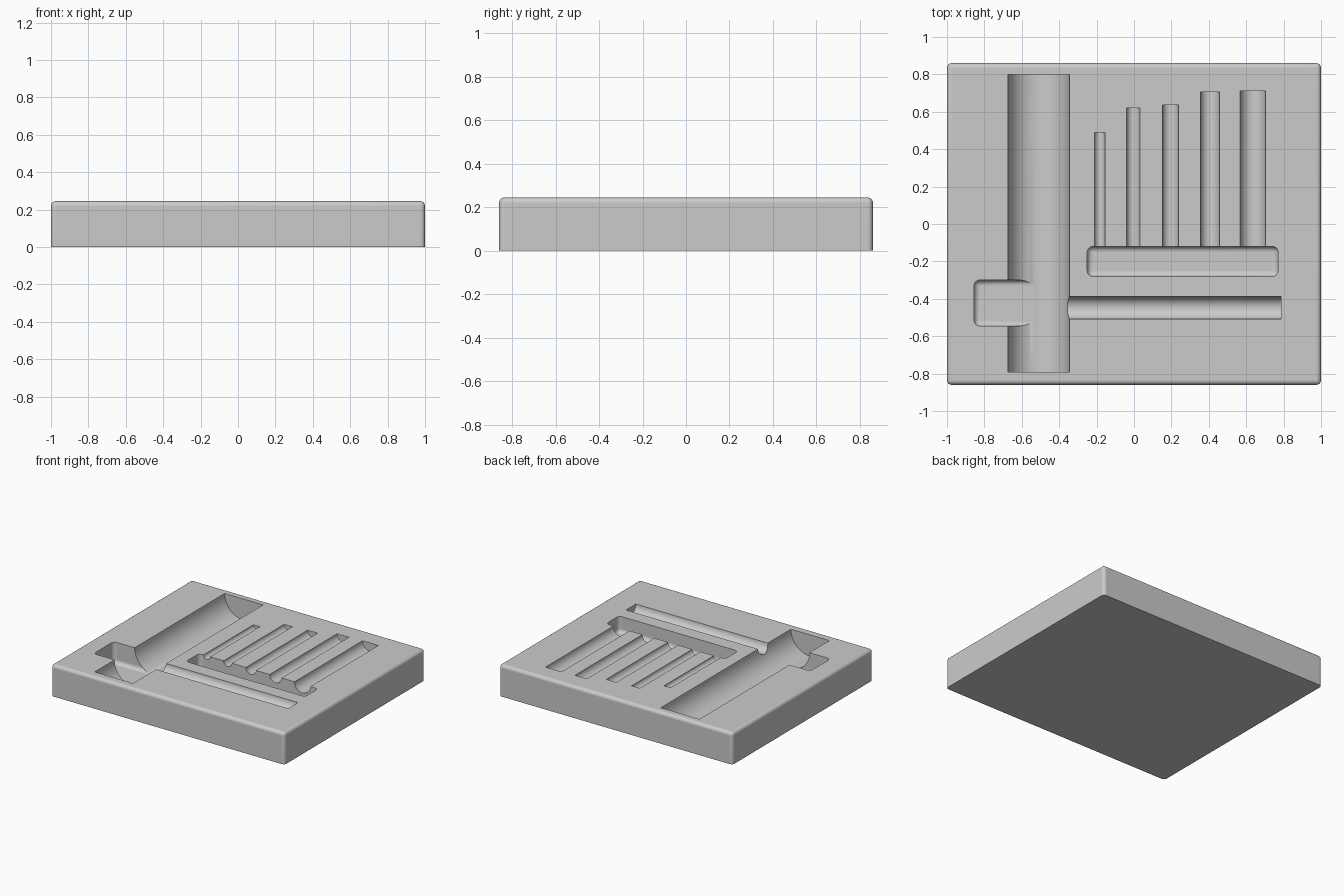
import bpy
import bmesh
import math

if "Cube" in bpy.data.objects:
    bpy.data.objects.remove(bpy.data.objects["Cube"], do_unlink=True)

TOP = 0.245
FILLET = 0.025

grey = bpy.data.materials.new("light_grey")
grey.use_nodes = True
colour = (0.6, 0.6, 0.6, 1)
grey.diffuse_color = colour
grey.node_tree.nodes["Principled BSDF"].inputs["Base Color"].default_value = colour


def finish(bm, name):
    bmesh.ops.recalc_face_normals(bm, faces=bm.faces)
    mesh = bpy.data.meshes.new(name)
    bm.to_mesh(mesh)
    bm.free()
    mesh.materials.append(grey)
    obj = bpy.data.objects.new(name, mesh)
    bpy.context.collection.objects.link(obj)
    return obj


def rounded_box(name, x0, x1, y0, y1, z0, z1, radius, sharp_z):
    """Box with every edge rounded except those lying at height sharp_z."""
    bm = bmesh.new()
    bmesh.ops.create_cube(bm, size=1)
    for v in bm.verts:
        v.co = (x1 if v.co.x > 0 else x0,
                y1 if v.co.y > 0 else y0,
                z1 if v.co.z > 0 else z0)
    edges = [e for e in bm.edges
             if not all(abs(v.co.z - sharp_z) < 1e-5 for v in e.verts)]
    bmesh.ops.bevel(bm, geom=edges, offset=radius, offset_type='OFFSET',
                    segments=6, profile=0.5, affect='EDGES')
    return finish(bm, name)


def round_groove(name, centre, radius, start, end, along_y=True, steps=32):
    """Half-round trough cutter, open above the top face."""
    profile = [(radius, 0.1)]
    for i in range(steps + 1):
        a = math.pi * i / steps
        profile.append((radius * math.cos(a), -radius * math.sin(a)))
    profile.append((-radius, 0.1))
    bm = bmesh.new()
    rings = []
    for s in (start, end):
        rings.append([bm.verts.new((centre + u, s, TOP + w) if along_y
                                   else (s, centre + u, TOP + w))
                      for u, w in profile])
    for ring in rings:
        bm.faces.new(ring)
    n = len(profile)
    for i in range(n):
        j = (i + 1) % n
        bm.faces.new((rings[0][i], rings[0][j], rings[1][j], rings[1][i]))
    return finish(bm, name)


# Tray block, sharp along the bottom
tray = rounded_box("tray_block", -1, 1, -0.86, 0.86, 0, TOP, FILLET, 0)

# Wide handle channel, finger notch and long rod groove
cutters = [
    round_groove("handle_channel", -0.51, 0.165, -0.79, 0.80),
    rounded_box("finger_notch", -0.855, -0.48, -0.545, -0.30,
                TOP - 0.163, TOP + 0.1, 0.03, TOP + 0.1),
    round_groove("rod_groove", -0.448, 0.06, -0.45, 0.785, along_y=False),
    rounded_box("finger_pocket", -0.25, 0.77, -0.28, -0.12,
                TOP - 0.125, TOP + 0.1, 0.03, TOP + 0.1),
]

# Row of graded bit grooves: centre x, radius, far end
for x, r, end in [(-0.183, 0.028, 0.49), (-0.004, 0.035, 0.62),
                  (0.195, 0.043, 0.635), (0.406, 0.051, 0.705),
                  (0.636, 0.068, 0.712)]:
    cutters.append(round_groove("bit_groove", x, r, -0.2, end))

# Cut every recess into the block
bpy.context.view_layer.objects.active = tray
for cutter in cutters:
    mod = tray.modifiers.new(cutter.name, 'BOOLEAN')
    mod.operation = 'DIFFERENCE'
    mod.solver = 'EXACT'
    mod.object = cutter
    bpy.ops.object.modifier_apply(modifier=mod.name)
    bpy.data.objects.remove(cutter, do_unlink=True)

# Smooth curves, flat planar faces
bpy.ops.object.select_all(action='DESELECT')
tray.select_set(True)
bpy.ops.object.shade_smooth_by_angle(angle=math.radians(30))
for p in tray.data.polygons:
    if max(abs(c) for c in p.normal) > 0.9999:
        p.use_smooth = False
